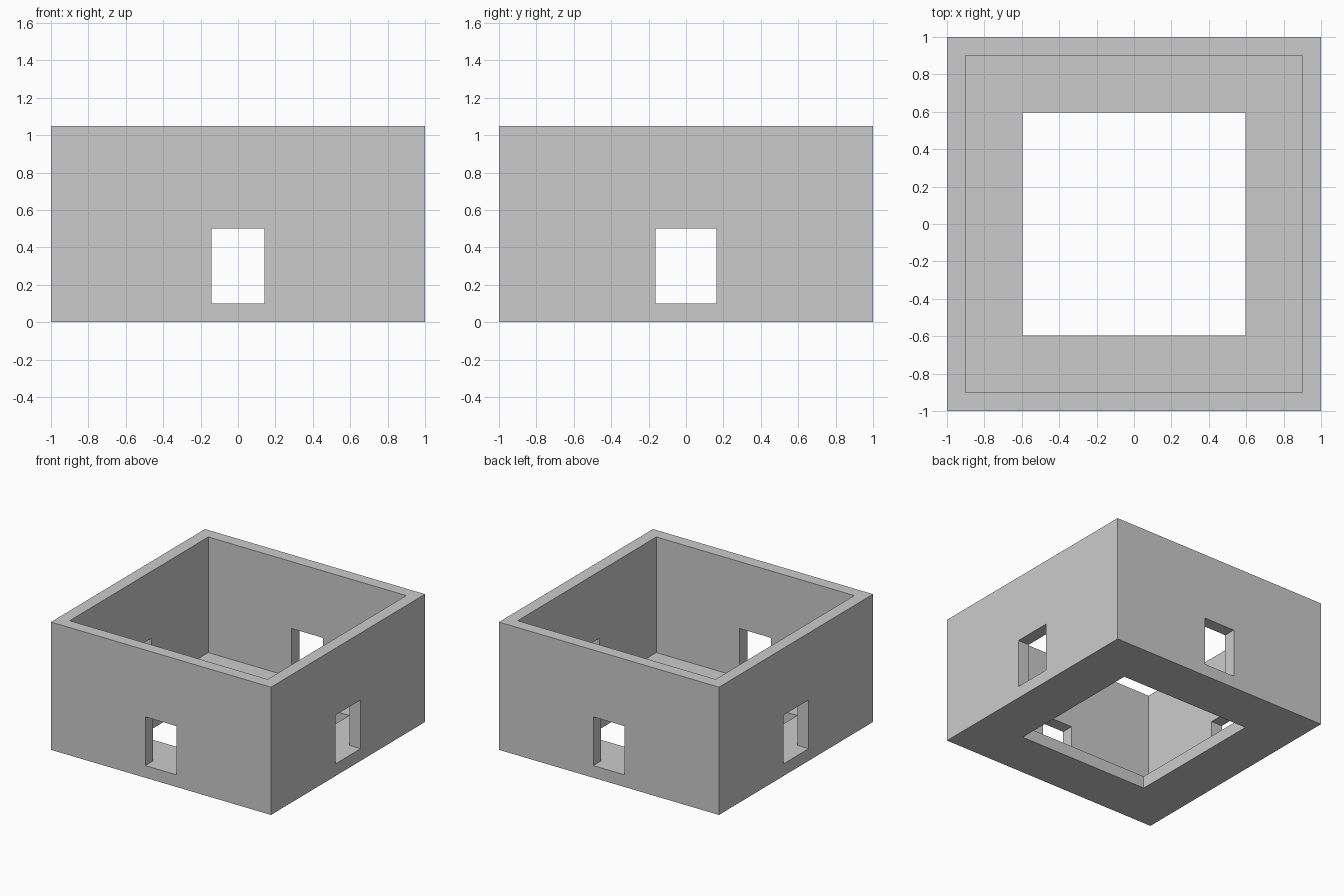
import bpy, bmesh, math

if "Cube" in bpy.data.objects:
    bpy.data.objects.remove(bpy.data.objects["Cube"])

HOLE, INNER = 0.595, 0.9          # half sizes of floor opening and of the room
WIN_X, WIN_Y = 0.142, 0.163       # half widths of front/back and side windows
xs = [-1, -INNER, -HOLE, -WIN_X, WIN_X, HOLE, INNER, 1]
ys = [-1, -INNER, -HOLE, -WIN_Y, WIN_Y, HOLE, INNER, 1]
zs = [0, 0.1, 0.5, 1.05]          # ground, floor and sill, window head, wall top


def solid(i, j, k):
    """Is this cell of the floor plan filled with material?"""
    if not (0 <= i < 7 and 0 <= j < 7 and 0 <= k < 3):
        return False
    if k == 0:                                    # floor slab with square opening
        return not (2 <= i <= 4 and 2 <= j <= 4)
    wall = i in (0, 6) or j in (0, 6)
    window = k == 1 and (i == 3 or j == 3)
    return wall and not window


bm = bmesh.new()
verts = {}


def vert(idx):
    if idx not in verts:
        verts[idx] = bm.verts.new((xs[idx[0]], ys[idx[1]], zs[idx[2]]))
    return verts[idx]


# Outer skin of the filled cells
for i in range(7):
    for j in range(7):
        for k in range(3):
            if not solid(i, j, k):
                continue
            for axis in range(3):
                for side in (0, 1):
                    near = [i, j, k]
                    near[axis] += 1 if side else -1
                    if solid(*near):
                        continue
                    loop = []
                    for a, b in ((0, 0), (1, 0), (1, 1), (0, 1)):
                        p = [i, j, k]
                        p[axis] += side
                        p[(axis + 1) % 3] += a
                        p[(axis + 2) % 3] += b
                        loop.append(vert(tuple(p)))
                    bm.faces.new(loop if side else loop[::-1])

# Merge the coplanar faces into clean walls
bmesh.ops.dissolve_limit(bm, angle_limit=math.radians(1),
                         verts=bm.verts[:], edges=bm.edges[:])
mesh = bpy.data.meshes.new("walled_room")
bm.to_mesh(mesh)
bm.free()
bpy.context.collection.objects.link(bpy.data.objects.new("walled_room", mesh))
